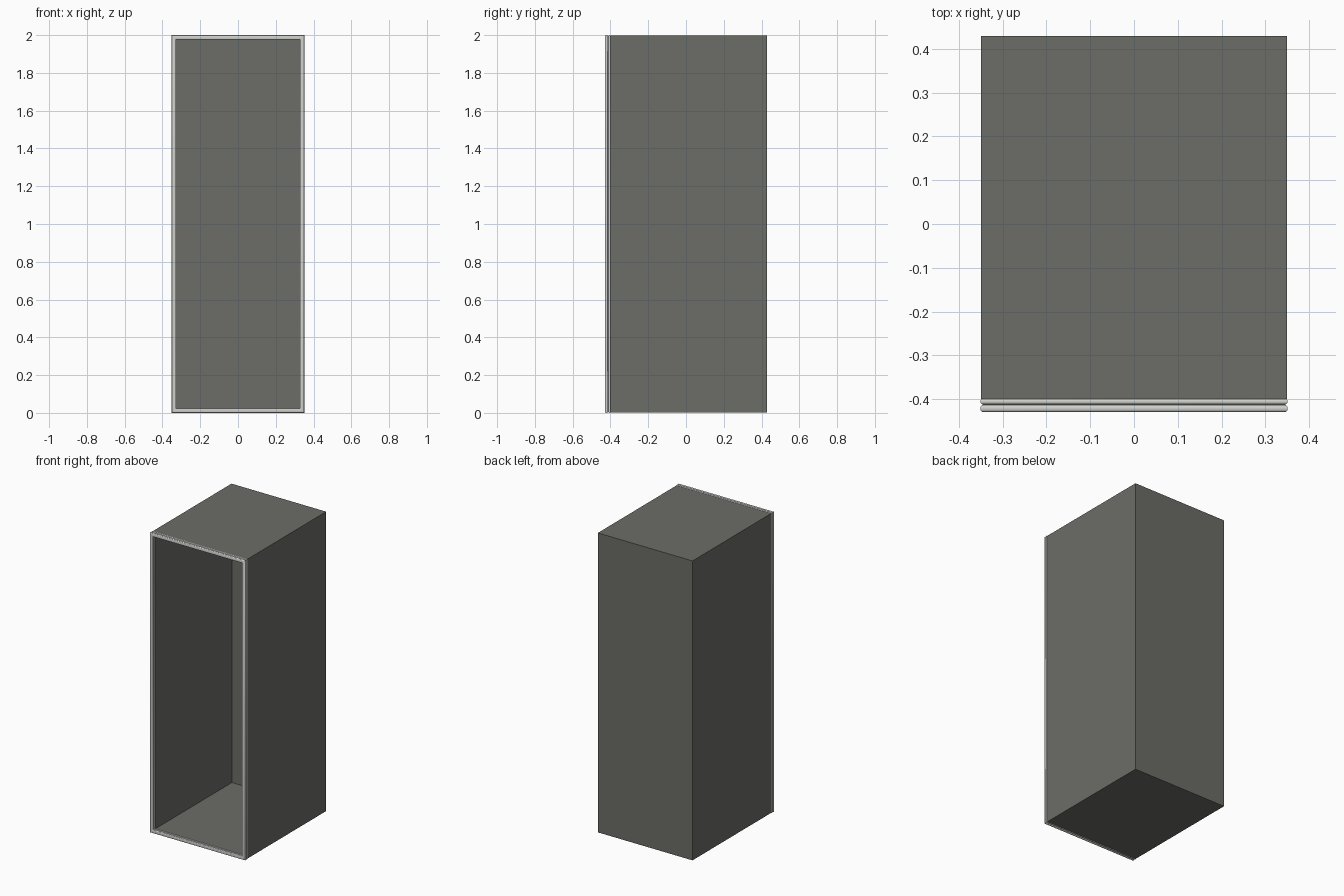
import bpy, bmesh, math

if "Cube" in bpy.data.objects:
    bpy.data.objects.remove(bpy.data.objects["Cube"])


def material(name, rgb):
    m = bpy.data.materials.new(name)
    m.diffuse_color = (*rgb, 1)
    m.use_nodes = True
    m.node_tree.nodes["Principled BSDF"].inputs["Base Color"].default_value = m.diffuse_color
    return m


grey = material("dark warm grey", (0.15, 0.15, 0.135))
pale = material("pale grey", (0.64, 0.64, 0.62))

HX, Z0, Z1 = 0.351, 0.0, 2.0


def rect_sweep(name, profile, mat, closed=True, cap=False):
    """Sweep (inset, y) points around the rectangular front outline."""
    bm = bmesh.new()
    rings = []
    for d, y in profile:
        rings.append([bm.verts.new((sx * (HX - d), y, z))
                      for sx, z in ((-1, Z0 + d), (1, Z0 + d), (1, Z1 - d), (-1, Z1 - d))])
    n = len(rings)
    for i in range(n if closed else n - 1):
        a, b = rings[i], rings[(i + 1) % n]
        for k in range(4):
            j = (k + 1) % 4
            bm.faces.new((a[k], a[j], b[j], b[k]))
    if cap:
        bm.faces.new(rings[0])
        bm.faces.new(rings[-1])
    bmesh.ops.recalc_face_normals(bm, faces=bm.faces)
    me = bpy.data.meshes.new(name)
    bm.to_mesh(me)
    bm.free()
    me.materials.append(mat)
    ob = bpy.data.objects.new(name, me)
    bpy.context.collection.objects.link(ob)
    return ob


# Open-fronted cabinet shell: outer skin, front rim, inner skin
T = 0.01
rect_sweep("cabinet_shell", [(0.002, 0.43), (0.002, -0.40), (0.002 + T, -0.40),
                             (0.002 + T, 0.43 - T)], grey, closed=False, cap=True)


# Door seal: two rounded beads joined by a narrow neck
def half_bead(yc, r, inset, width, side):
    pts = []
    for i in range(7):
        a = math.pi * i / 6
        s = math.sin(a) * r * 0.75
        y = yc - side * math.cos(a) * r
        d = inset + r * 0.75 - s if side > 0 else inset + width - r * 0.75 + s
        pts.append((d, y))
    return pts


W = 0.024
front, rear = (-0.4215, 0.0085), (-0.4055, 0.0065)
profile = (half_bead(*front, 0, W, 1) + half_bead(*rear, 0, W, 1)
           + half_bead(*rear, 0, W, -1) + half_bead(*front, 0, W, -1))
seal = rect_sweep("front_seal", profile, pale)
bpy.context.view_layer.objects.active = seal
seal.select_set(True)
bpy.ops.object.shade_smooth_by_angle(angle=math.radians(35))
